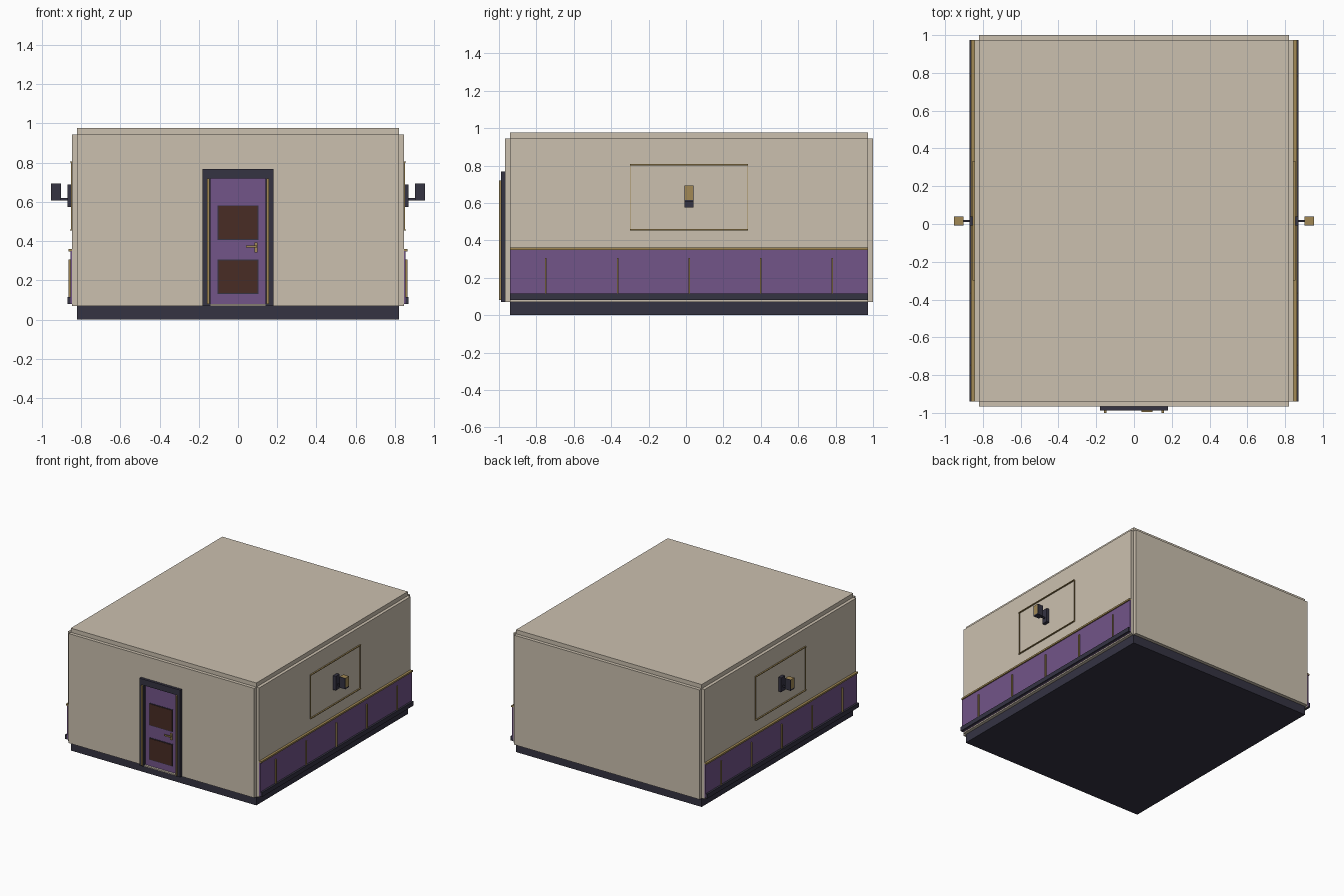
import bpy

cube = bpy.data.objects.get("Cube")
if cube:
    bpy.data.objects.remove(cube, do_unlink=True)


def material(name, rgb):
    m = bpy.data.materials.new(name)
    m.use_nodes = True
    colour = (*rgb, 1)
    m.diffuse_color = colour
    m.node_tree.nodes["Principled BSDF"].inputs["Base Color"].default_value = colour
    return m


PLASTER = material("warm plaster", (0.60, 0.53, 0.43))
PURPLE = material("purple paint", (0.17, 0.09, 0.25))
DARK = material("dark slate", (0.035, 0.033, 0.055))
GOLD = material("aged gold", (0.36, 0.25, 0.09))
BROWN = material("dark brown wood", (0.065, 0.025, 0.018))


def box(name, x, y, z, mat):
    """Box between the given (low, high) limits on each axis."""
    spans = [sorted(s) for s in (x, y, z)]
    bpy.ops.mesh.primitive_cube_add(size=1, location=[(a + b) / 2 for a, b in spans])
    ob = bpy.context.object
    ob.name = name
    ob.scale = [b - a for a, b in spans]
    bpy.ops.object.transform_apply(location=False, rotation=False, scale=True)
    ob.data.materials.append(mat)
    return ob


# Main limits of the room
W, FRONT, BACK = 0.82, -0.94, 0.973
FLOOR, TOP = 0.07, 0.945
MID = (FRONT + BACK) / 2
LENGTH = (FRONT, BACK)
HEIGHT = (FLOOR, TOP)
FACE = -0.967

# Floor, roof and back wall
box("floor_slab", (-W, W), LENGTH, (0, FLOOR), DARK)
box("roof_slab", (-W, W), LENGTH, (TOP, 0.978), PLASTER)
box("back_wall", (-W, W), (BACK, 1.0), HEIGHT, PLASTER)

# Front wall around the doorway
DOOR = 0.163
box("front_lintel", (-DOOR, DOOR), (FACE, FRONT), (0.73, TOP), PLASTER)
box("threshold", (-DOOR, DOOR), (-0.985, FRONT), (FLOOR, 0.08), PLASTER)
box("door_leaf", (-0.14, 0.14), (-0.968, -0.945), (0.08, 0.725), PURPLE)
box("door_header", (-0.18, 0.18), (-0.988, FACE), (0.72, 0.768), DARK)

# Recess-look door panels with dark edging
for label, low, high in (("lower", 0.13, 0.307), ("upper", 0.405, 0.583)):
    box(label + "_panel_edge", (-0.105, 0.105), (-0.971, FACE), (low, high), DARK)
    box(label + "_door_panel", (-0.1, 0.1), (-0.974, FACE),
        (low + 0.005, high - 0.005), BROWN)

# Door handle
box("handle_plate", (0.084, 0.1), (-0.978, FACE), (0.342, 0.392), GOLD)
box("handle_stem", (0.088, 0.097), (-0.99, FACE), (0.367, 0.378), GOLD)
box("handle_lever", (0.04, 0.097), (-0.994, -0.985), (0.367, 0.378), GOLD)

for side, s in (("left", 1), ("right", -1)):

    def part(name, x, y, z, mat):
        """Box mirrored to the current side of the room."""
        box(side + "_" + name, [s * v for v in x], y, z, mat)

    # Front wall and door frame
    part("front_wall", (DOOR, W), (FACE, FRONT), HEIGHT, PLASTER)
    part("door_jamb", (0.14, 0.18), (-0.988, FRONT), (FLOOR, 0.72), DARK)
    part("jamb_trim", (0.146, 0.158), (-1.0, -0.988), (0.08, 0.72), GOLD)

    # Side wall with wainscot
    part("side_wall", (W, 0.845), LENGTH, HEIGHT, PLASTER)
    part("wainscot", (0.845, 0.855), LENGTH, (0.08, 0.35), PURPLE)
    part("baseboard", (0.845, 0.87), LENGTH, (0.08, 0.115), DARK)
    part("dado_rail", (0.845, 0.864), LENGTH, (0.348, 0.361), GOLD)
    step = (BACK - FRONT) / 5
    for i in range(5):
        y = FRONT + step * (i + 0.5)
        part(f"batten_{i + 1}", (0.855, 0.865), (y - 0.004, y + 0.004),
             (0.08, 0.307), GOLD)

    # Picture moulding
    for z in (0.457, 0.804):
        part("moulding_rail", (0.845, 0.856), (MID - 0.316, MID + 0.316),
             (z - 0.003, z + 0.003), GOLD)
    for y in (MID - 0.314, MID + 0.314):
        part("moulding_stile", (0.845, 0.851), (y - 0.002, y + 0.002),
             (0.457, 0.804), GOLD)

    # Wall lamp
    lamp = (MID - 0.024, MID + 0.024)
    part("lamp_backplate", (0.845, 0.87), lamp, (0.575, 0.688), DARK)
    part("lamp_arm", (0.87, 0.91), (MID - 0.005, MID + 0.005), (0.608, 0.62), DARK)
    part("lamp_base", (0.903, 0.953), lamp, (0.607, 0.617), DARK)
    part("lamp_shade", (0.903, 0.953), (MID - 0.021, MID + 0.021),
         (0.617, 0.694), GOLD)
    for y in (-1, 1):
        part("lamp_cheek", (0.903, 0.953), (MID + y * 0.021, MID + y * 0.024),
             (0.617, 0.694), DARK)
